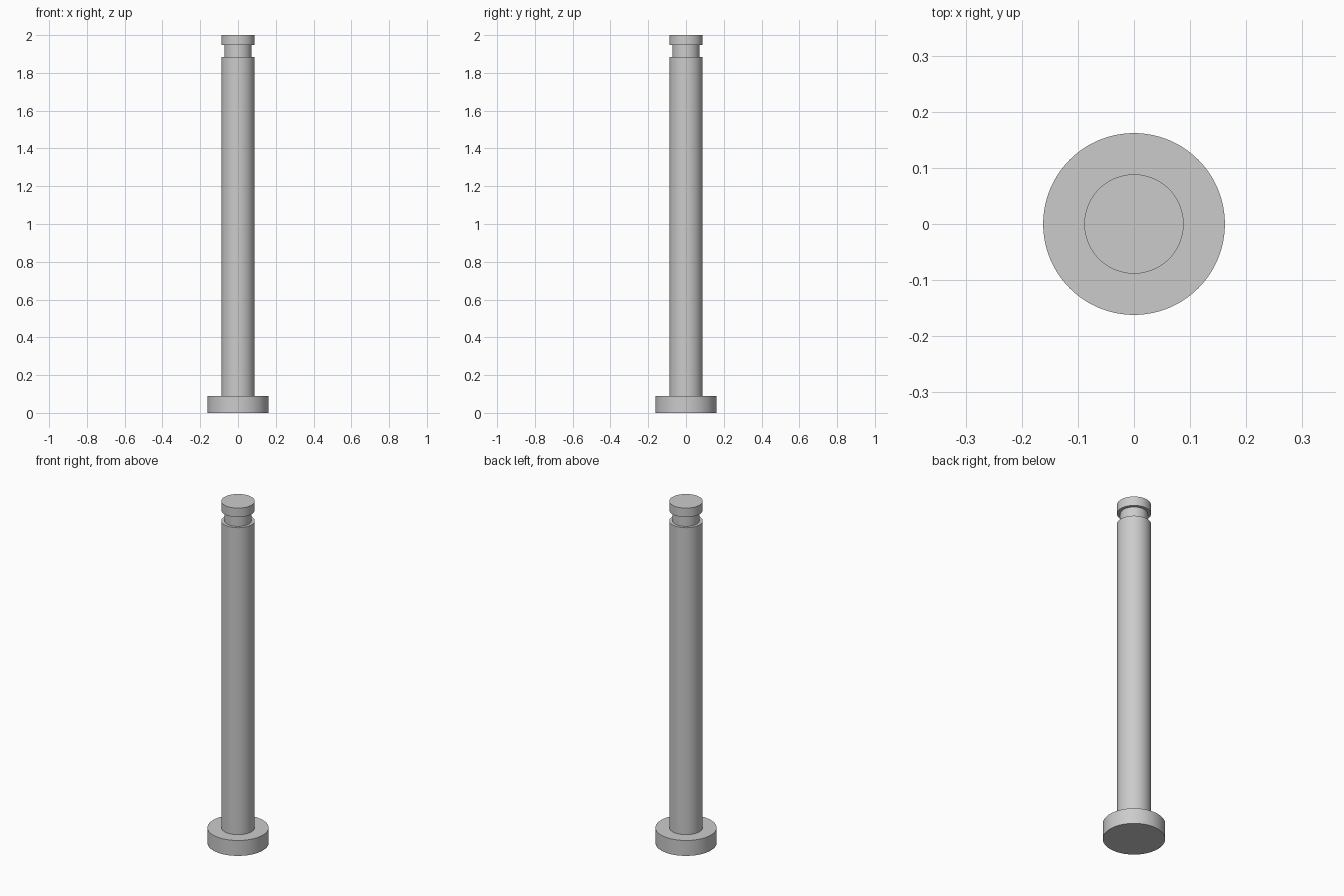
import bpy
import bmesh
import math

SEGMENTS = 96

cube = bpy.data.objects.get("Cube")
if cube:
    bpy.data.objects.remove(cube, do_unlink=True)

# Plain steel grey
steel = bpy.data.materials.new("steel_grey")
steel.use_nodes = True
grey = (0.6, 0.6, 0.6, 1.0)
steel.diffuse_color = grey
steel.node_tree.nodes["Principled BSDF"].inputs["Base Color"].default_value = grey

# Half profile (radius, height): wide head, long shank, retaining groove, end collar
profile = [
    (0, 0), (0.162, 0), (0.162, 0.09),
    (0.0885, 0.09), (0.0885, 1.885),
    (0.0715, 1.885), (0.0715, 1.947),
    (0.0885, 1.947), (0.0885, 2), (0, 2),
]

# Revolve the profile about z
bm = bmesh.new()
verts = [bm.verts.new((r, 0, z)) for r, z in profile]
edges = [bm.edges.new(pair) for pair in zip(verts, verts[1:])]
bmesh.ops.spin(bm, geom=verts + edges, cent=(0, 0, 0), axis=(0, 0, 1),
               angle=math.tau, steps=SEGMENTS, use_merge=True)
bmesh.ops.remove_doubles(bm, verts=bm.verts, dist=0.0001)
bmesh.ops.recalc_face_normals(bm, faces=bm.faces)

mesh = bpy.data.meshes.new("clevis_pin")
bm.to_mesh(mesh)
bm.free()
mesh.materials.append(steel)
pin = bpy.data.objects.new("clevis_pin", mesh)
bpy.context.collection.objects.link(pin)

# Smooth round walls, crisp rims
bpy.ops.object.select_all(action="DESELECT")
pin.select_set(True)
bpy.context.view_layer.objects.active = pin
bpy.ops.object.shade_smooth_by_angle(angle=math.radians(30))
